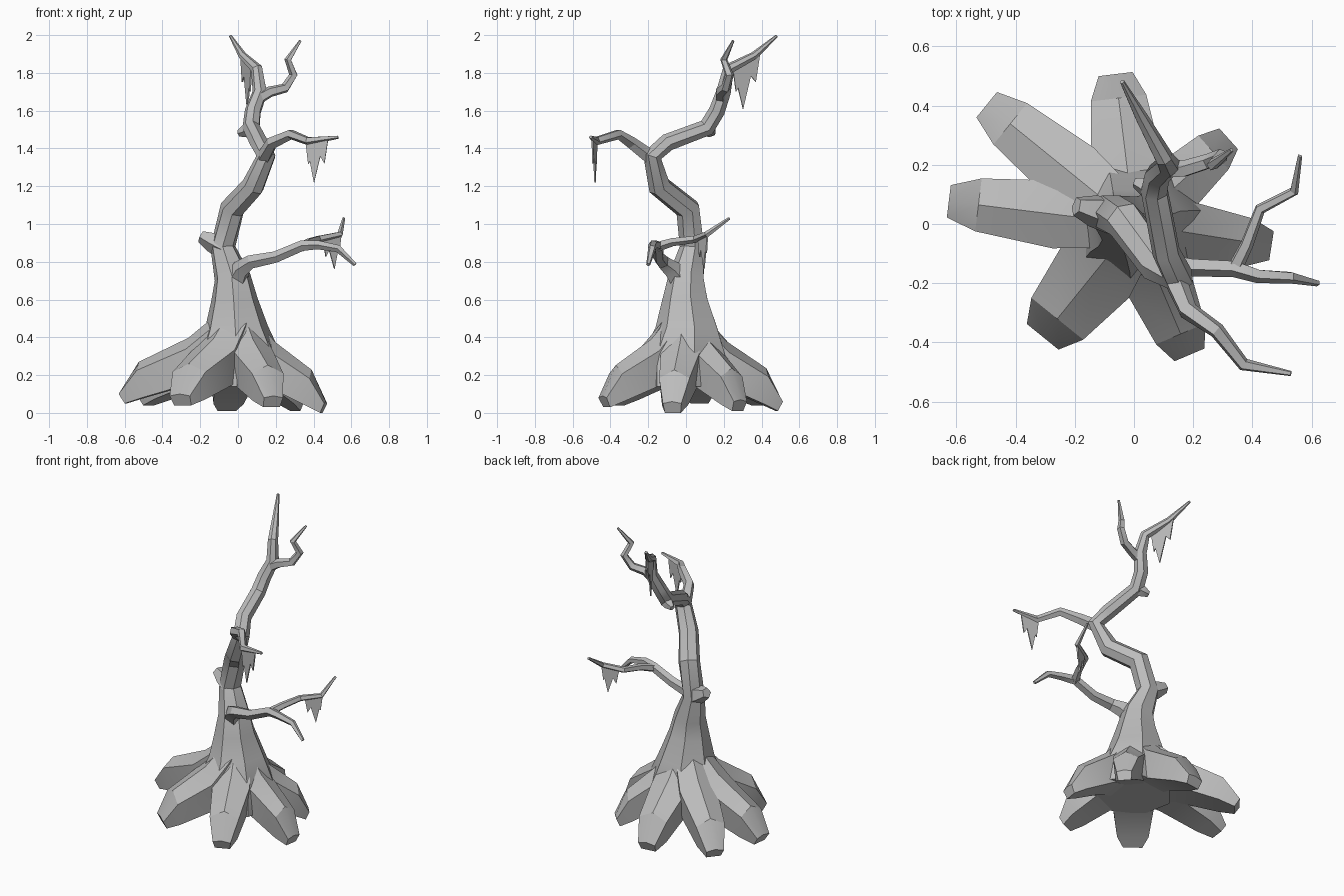
import bpy, bmesh, math
from mathutils import Vector

cube = bpy.data.objects.get("Cube")
if cube:
    bpy.data.objects.remove(cube, do_unlink=True)

bark = bpy.data.materials.new("grey bark")
bark.use_nodes = True
bark.diffuse_color = (0.5, 0.5, 0.5, 1)
bark.node_tree.nodes["Principled BSDF"].inputs["Base Color"].default_value = (0.5, 0.5, 0.5, 1)


def finish(name, bm, smooth=28):
    bmesh.ops.recalc_face_normals(bm, faces=bm.faces[:])
    mesh = bpy.data.meshes.new(name)
    bm.to_mesh(mesh)
    bm.free()
    mesh.materials.append(bark)
    obj = bpy.data.objects.new(name, mesh)
    bpy.context.collection.objects.link(obj)
    bpy.ops.object.select_all(action='DESELECT')
    obj.select_set(True)
    bpy.context.view_layer.objects.active = obj
    bpy.ops.object.shade_smooth_by_angle(angle=math.radians(smooth))


def skin(bm, rings):
    """Bridge a list of point rings and cap both ends."""
    loops = [[bm.verts.new(p) for p in ring] for ring in rings]
    for a, b in zip(loops, loops[1:]):
        n = len(a)
        for i in range(n):
            j = (i + 1) % n
            bm.faces.new((a[i], a[j], b[j], b[i]))
    bm.faces.new(loops[0])
    bm.faces.new(loops[-1])


def limb(name, path, sides=5, smooth=28):
    """Tapered low-poly limb through (x, y, z, radius) stations."""
    pts = [Vector(p[:3]) for p in path]
    rings, side = [], Vector((1, 0.2, 0))
    for i, p in enumerate(pts):
        before = (p - pts[i - 1]).normalized() if i else Vector()
        after = (pts[i + 1] - p).normalized() if i + 1 < len(pts) else Vector()
        t = (before + after).normalized()
        side = side - t * side.dot(t)
        if side.length < 0.05:
            side = t.orthogonal()
        side.normalize()
        up = t.cross(side)
        r = path[i][3]
        angles = [math.tau * k / sides for k in range(sides)]
        rings.append([p + (side * math.cos(a) + up * math.sin(a)) * r for a in angles])
    bm = bmesh.new()
    skin(bm, rings)
    finish(name, bm, smooth)


# Trunk with flared foot, bending up to the crown fork
limb("trunk", [
    (0, 0, 0.14, 0.24), (0, 0, 0.3, 0.235), (-0.01, 0.01, 0.45, 0.172),
    (-0.02, 0.0, 0.6, 0.126), (-0.03, 0.005, 0.72, 0.098),
    (-0.08, 0.035, 0.88, 0.068), (-0.03, 0.01, 1.08, 0.067),
    (0.08, -0.14, 1.2, 0.062), (0.15, -0.18, 1.36, 0.052),
    (0.11, -0.1, 1.43, 0.048), (0.07, 0.11, 1.51, 0.047),
    (0.08, 0.165, 1.6, 0.044), (0.117, 0.2, 1.7, 0.04),
    (0.1, 0.225, 1.82, 0.032), (0.025, 0.36, 1.89, 0.022),
    (-0.04, 0.48, 1.995, 0.008)], 7, 35)

# Branches
limb("crown_branch", [
    (0.1, 0.185, 1.66, 0.034), (0.17, 0.185, 1.7, 0.03), (0.25, 0.21, 1.72, 0.027),
    (0.295, 0.23, 1.79, 0.024), (0.265, 0.2, 1.87, 0.02), (0.33, 0.25, 1.97, 0.007)])
limb("front_branch", [
    (0.13, -0.17, 1.34, 0.042), (0.18, -0.29, 1.43, 0.034), (0.28, -0.36, 1.475, 0.028),
    (0.37, -0.475, 1.44, 0.023), (0.53, -0.505, 1.46, 0.009)])
limb("low_branch", [
    (-0.02, -0.01, 0.68, 0.07), (0.02, -0.08, 0.765, 0.05), (0.07, -0.125, 0.8, 0.038),
    (0.2, -0.145, 0.825, 0.032), (0.34, -0.15, 0.885, 0.03), (0.42, -0.175, 0.89, 0.025),
    (0.53, -0.18, 0.87, 0.021), (0.62, -0.2, 0.785, 0.011)])
limb("low_branch_fork", [
    (0.34, -0.15, 0.88, 0.027), (0.38, -0.07, 0.905, 0.023), (0.425, 0.05, 0.92, 0.02),
    (0.54, 0.11, 0.945, 0.017), (0.56, 0.23, 1.03, 0.008)])

# Broken stubs on the trunk
limb("lower_stub", [
    (-0.06, 0.03, 0.87, 0.07), (-0.135, 0.045, 0.905, 0.056), (-0.195, 0.06, 0.935, 0.033)])
limb("upper_stub", [
    (0.07, 0.11, 1.51, 0.042), (0.035, 0.13, 1.49, 0.034), (0.003, 0.14, 1.48, 0.018)])

# Roots: broad top with a low ridge and steep side walls
# Stations of (reach, shoulder half width, ridge z, shoulder z, bottom z)
ROOT = [(0.1, 0.09, 0.56, 0.5, 0.15), (0.42, 0.115, 0.385, 0.325, 0.14),
        (0.84, 0.09, 0.245, 0.2, 0.055), (1.0, 0.055, 0.08, 0.07, 0.02)]


def root(name, angle, length, width=1.0, lift=0.0):
    a = math.radians(angle)
    out = Vector((math.cos(a), math.sin(a), 0))
    lat = Vector((-out.y, out.x, 0))
    rings = []
    for f, half, ridge, shoulder, bottom in ROOT:
        under = f * 0.95
        section = [(f, 0, ridge), (f, half, shoulder), (under, half * 0.85, bottom),
                   (under, -half * 0.85, bottom), (f, -half, shoulder)]
        rings.append([out * (length * g) + lat * (s * width) + Vector((0, 0, z + lift * f))
                      for g, s, z in section])
    bm = bmesh.new()
    skin(bm, rings)
    finish(name, bm)


root("right_root", 173, 0.63, 1.0, 0.03)
root("back_right_root", 141, 0.64, 1.0, 0.02)
root("back_root", 97, 0.51, 1.05, -0.01)
root("back_left_root", 42, 0.43, 0.85, -0.01)
root("left_root", -9, 0.47, 0.9, -0.02)
root("front_left_root", -67, 0.48, 1.0, 0.01)
root("front_right_root", -129, 0.49, 1.25, 0.02)

# Ragged hanging moss: thin plates with (position along edge, drop fraction)
RAGGED = [(1, 0.08), (0.85, 0.58), (0.66, 0.4), (0.37, 1), (0.18, 0.5), (0.1, 0.55), (0, 0.1)]


def moss(name, start, end, drop):
    a, b = Vector(start), Vector(end)
    side = (b - a).cross(Vector((0, 0, 1))).normalized() * 0.004
    outline = [a, b] + [a.lerp(b, t) - Vector((0, 0, drop * d)) for t, d in RAGGED]
    bm = bmesh.new()
    skin(bm, [[p + side for p in outline], [p - side for p in outline]])
    finish(name, bm)


moss("front_moss", (0.36, -0.473, 1.44), (0.475, -0.496, 1.452), 0.225)
moss("crown_moss", (0.07, 0.25, 1.83), (0.015, 0.39, 1.91), 0.25)
moss("low_moss", (0.545, 0.113, 0.945), (0.45, 0.065, 0.925), 0.175)
